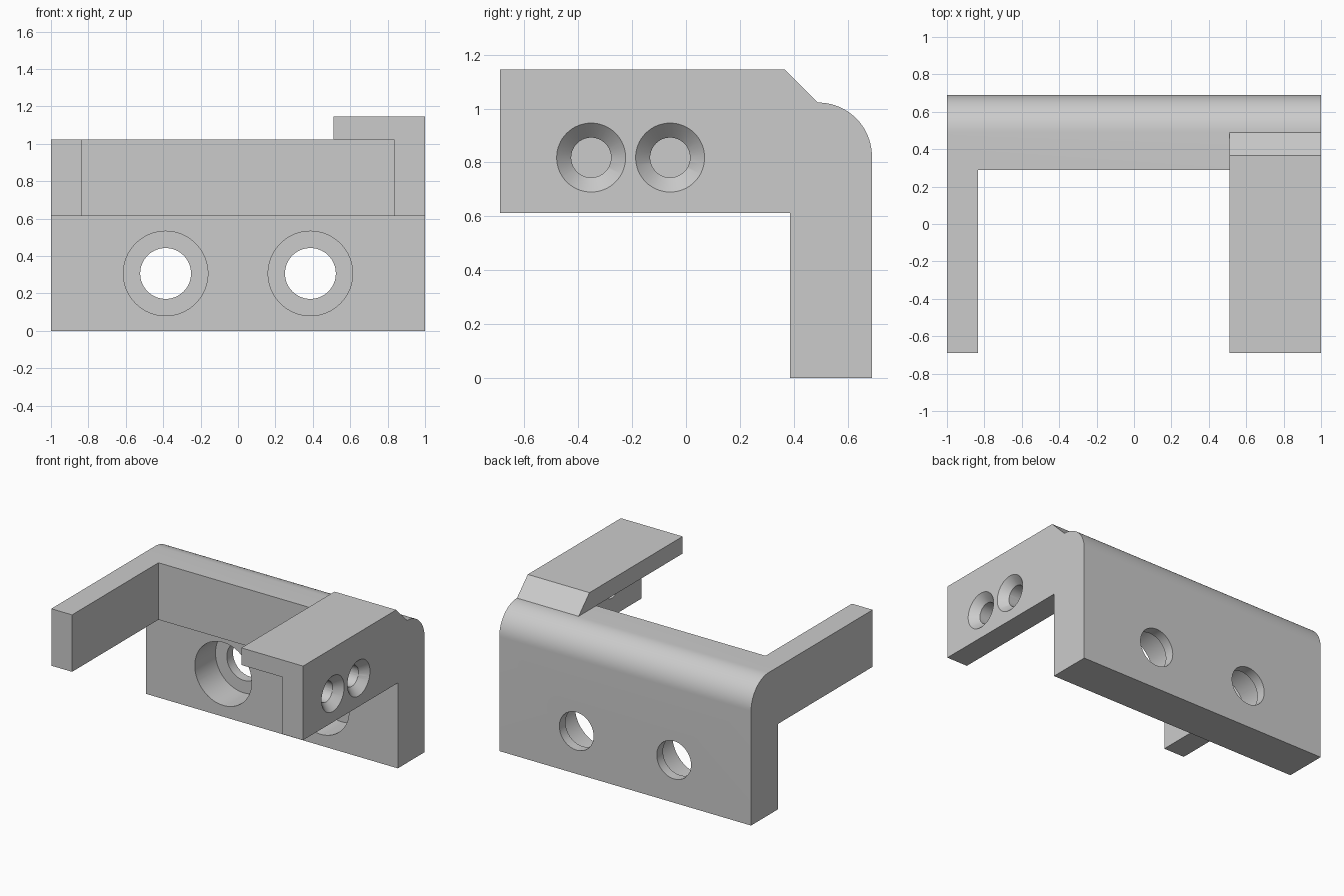
import bpy, bmesh, math
from mathutils import Matrix, Vector

cube = bpy.data.objects.get("Cube")
if cube:
    bpy.data.objects.remove(cube, do_unlink=True)

grey = bpy.data.materials.new("plain_grey")
grey.use_nodes = True
colour = (0.6, 0.6, 0.6, 1)
grey.diffuse_color = colour
grey.node_tree.nodes["Principled BSDF"].inputs["Base Color"].default_value = colour

FRONT, BACK = -0.69, 0.69      # depth limits
WALL, LEDGE = 0.385, 0.29      # inner faces of lower wall and upper beam
LOW, TOP, HIGH = 0.613, 1.022, 1.145
ARM = 0.835                    # inner face of both arms
ROUND = 0.2


def finish(name, bm):
    bmesh.ops.recalc_face_normals(bm, faces=bm.faces)
    mesh = bpy.data.meshes.new(name)
    bm.to_mesh(mesh)
    bm.free()
    mesh.materials.append(grey)
    obj = bpy.data.objects.new(name, mesh)
    bpy.context.collection.objects.link(obj)
    return obj


def extrude_x(name, profile, x0, x1):
    """Solid from a (y, z) profile swept between two x positions."""
    bm = bmesh.new()
    face = bm.faces.new([bm.verts.new((x0, y, z)) for y, z in profile])
    new = bmesh.ops.extrude_face_region(bm, geom=[face])["geom"]
    bmesh.ops.translate(bm, vec=(x1 - x0, 0, 0),
                        verts=[v for v in new if isinstance(v, bmesh.types.BMVert)])
    return finish(name, bm)


def rect(y0, y1, z0, z1):
    return [(y0, z0), (y1, z0), (y1, z1), (y0, z1)]


def cutter(name, start, end, r0, r1):
    """Cylinder or cone between two points."""
    a, b = Vector(start), Vector(end)
    bm = bmesh.new()
    turn = (b - a).to_track_quat('Z', 'Y').to_matrix().to_4x4()
    bmesh.ops.create_cone(bm, cap_ends=True, segments=64, radius1=r0, radius2=r1,
                          depth=(b - a).length,
                          matrix=Matrix.Translation((a + b) / 2) @ turn)
    return finish(name, bm)


def combine(target, other, operation):
    mod = target.modifiers.new(operation.lower(), 'BOOLEAN')
    mod.operation, mod.object, mod.solver = operation, other, 'EXACT'
    bpy.context.view_layer.objects.active = target
    bpy.ops.object.modifier_apply(modifier=mod.name)
    bpy.data.objects.remove(other, do_unlink=True)


# Back wall with a thicker upper beam and rounded top rear edge
arc = [(BACK - ROUND + ROUND * math.cos(a), TOP - ROUND + ROUND * math.sin(a))
       for a in (math.pi / 2 * i / 20 for i in range(21))]
bracket = extrude_x("bracket_body", [(WALL, 0), (BACK, 0)] + arc +
                    [(LEDGE, TOP), (LEDGE, LOW), (WALL, LOW)], -1, 1)

# Arms and the chamfered plate over the left arm
combine(bracket, extrude_x("right_arm", rect(FRONT, WALL, LOW, TOP), -1, -ARM), 'UNION')
combine(bracket, extrude_x("left_arm", rect(FRONT, WALL, LOW, TOP), ARM, 1), 'UNION')
plate = [(FRONT, TOP), (BACK - ROUND, TOP), (0.367, HIGH), (FRONT, HIGH)]
combine(bracket, extrude_x("top_plate", plate, 0.51, 1), 'UNION')

# Counterbored holes through the wall
for x in (-0.387, 0.387):
    z = 0.307
    combine(bracket, cutter("wall_hole", (x, 0.2, z), (x, 0.8, z), 0.136, 0.136), 'DIFFERENCE')
    combine(bracket, cutter("counterbore", (x, 0.2, z), (x, 0.62, z), 0.226, 0.226), 'DIFFERENCE')

# Countersunk holes through the left arm
for y in (-0.352, -0.059):
    z = 0.818
    combine(bracket, cutter("arm_hole", (0.7, y, z), (1.1, y, z), 0.074, 0.074), 'DIFFERENCE')
    combine(bracket, cutter("countersink", (0.946, y, z), (1.01, y, z), 0.074, 0.138), 'DIFFERENCE')

bpy.ops.object.select_all(action='DESELECT')
bracket.select_set(True)
bpy.context.view_layer.objects.active = bracket
bpy.ops.object.shade_smooth_by_angle(angle=math.radians(30))
